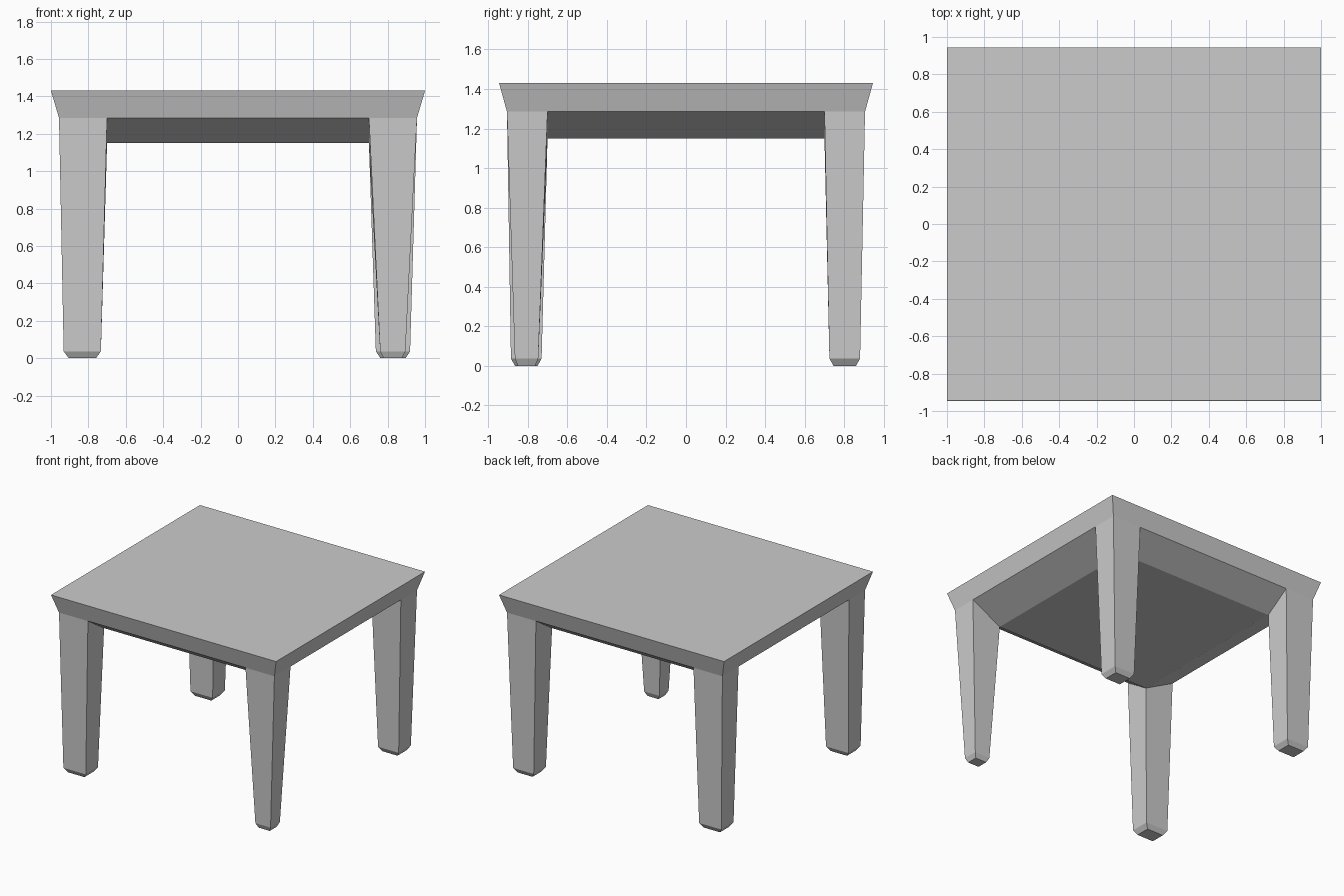
import bpy
import bmesh

if "Cube" in bpy.data.objects:
    bpy.data.objects.remove(bpy.data.objects["Cube"])

RIM_X, RIM_Y, RIM_Z = 0.957, 0.905, 1.285   # lower edge of the flared rim
IN, UNDER_Z = 0.70, 1.15                    # underside panel corner / inner leg corner


def loft(name, rings):
    """Closed solid through a stack of four-point rings."""
    bm = bmesh.new()
    loops = [[bm.verts.new(p) for p in ring] for ring in rings]
    for a, b in zip(loops, loops[1:]):
        for i in range(4):
            j = (i + 1) % 4
            bm.faces.new((a[i], a[j], b[j], b[i]))
    bm.faces.new(loops[-1])
    # first cap is split along its diagonal, since it may be bent
    a = loops[0]
    bm.faces.new((a[0], a[1], a[2]))
    bm.faces.new((a[0], a[2], a[3]))
    bmesh.ops.dissolve_limit(bm, angle_limit=0.001, verts=bm.verts, edges=bm.edges)
    bmesh.ops.recalc_face_normals(bm, faces=bm.faces)
    mesh = bpy.data.meshes.new(name)
    bm.to_mesh(mesh)
    bm.free()
    obj = bpy.data.objects.new(name, mesh)
    bpy.context.collection.objects.link(obj)


def rect(x0, x1, y0, y1, z):
    return [(x1, y1, z), (x0, y1, z), (x0, y0, z), (x1, y0, z)]


# Tabletop: flared rim and an underside sloping down to a flat panel
loft("tabletop", [
    rect(-1, 1, -0.945, 0.945, 1.43),
    rect(-RIM_X, RIM_X, -RIM_Y, RIM_Y, RIM_Z),
    rect(-IN, IN, -IN, IN, UNDER_Z),
])


# Legs: tapered, flush with the rim, with a chamfered foot
def leg(name, sx, sy, x, y):
    """x, y = inner and outer extents of the foot above its chamfer."""
    def side(r):
        return [(sx * px, sy * py, pz) for px, py, pz in r]
    top = rect(IN, RIM_X, IN, RIM_Y, RIM_Z)
    top[2] = (IN, IN, UNDER_Z)
    cx, cy = (x[1] - x[0]) * 0.135, (y[1] - y[0]) * 0.135
    loft(name, [
        side(top),
        side(rect(*x, *y, 0.037)),
        side(rect(x[0] + cx, x[1] - cx, y[0] + cy, y[1] - cy, 0)),
    ])


leg("front_left_leg", -1, -1, (0.733, 0.932), (0.73, 0.885))
leg("back_left_leg", -1, 1, (0.733, 0.93), (0.725, 0.88))
leg("back_right_leg", 1, 1, (0.737, 0.92), (0.725, 0.88))
leg("front_right_leg", 1, -1, (0.76, 0.895), (0.747, 0.865))
